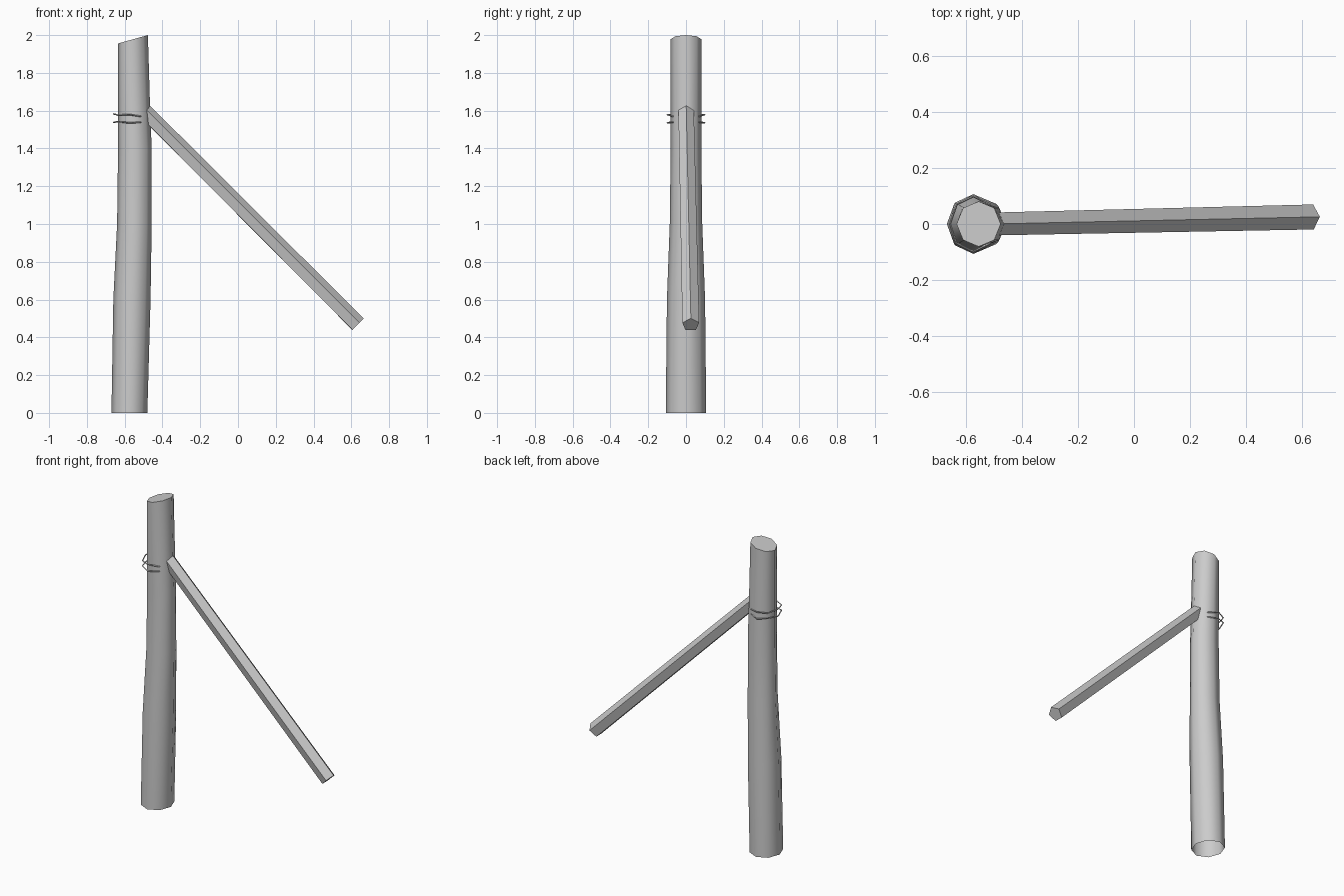
import bpy, bmesh, math
from mathutils import Vector

if "Cube" in bpy.data.objects:
    bpy.data.objects.remove(bpy.data.objects["Cube"])

grey = bpy.data.materials.new("plain_grey")
grey.diffuse_color = (0.6, 0.6, 0.6, 1)
grey.use_nodes = True
grey.node_tree.nodes["Principled BSDF"].inputs["Base Color"].default_value = grey.diffuse_color


def loft(name, rings, cap_start=True, cap_end=True, closed=False, smooth=False):
    """Skin a list of equal-length point rings into one object."""
    bm = bmesh.new()
    loops = [[bm.verts.new(p) for p in ring] for ring in rings]
    n = len(loops[0])
    pairs = list(zip(loops, loops[1:] + loops[:1] if closed else loops[1:]))
    for a, b in pairs:
        for i in range(n):
            j = (i + 1) % n
            bm.faces.new((a[i], a[j], b[j], b[i]))
    if cap_start and not closed:
        bm.faces.new(loops[0][::-1])
    if cap_end and not closed:
        bm.faces.new(loops[-1])
    bmesh.ops.recalc_face_normals(bm, faces=bm.faces)
    mesh = bpy.data.meshes.new(name)
    bm.to_mesh(mesh)
    bm.free()
    mesh.materials.append(grey)
    obj = bpy.data.objects.new(name, mesh)
    bpy.context.collection.objects.link(obj)
    if smooth:
        bpy.context.view_layer.objects.active = obj
        obj.select_set(True)
        bpy.ops.object.shade_smooth_by_angle(angle=math.radians(50))
        obj.select_set(False)
    return obj


# Post: eight-sided log, open at the foot, slanted cut on top
# (height, left x, right x, half depth)
levels = [(0.0, -0.67, -0.48, 0.107), (0.6, -0.66, -0.463, 0.101),
          (1.0, -0.64, -0.457, 0.086), (1.4, -0.635, -0.457, 0.081),
          (1.6, -0.635, -0.465, 0.081), (1.978, -0.635, -0.477, 0.081)]
post_rings = []
for k, (z, left, right, depth) in enumerate(levels):
    slant = 0.28 if k == len(levels) - 1 else 0
    cx, rx = (left + right) / 2, (right - left) / 2
    ring = []
    for i in range(8):
        a = math.tau * i / 8
        dx = rx * math.cos(a)
        ring.append((cx + dx, depth * math.sin(a), z + slant * dx))
    post_rings.append(ring)
loft("post", post_rings, cap_start=False, smooth=True)

# Brace: five-sided pole with its ridge upward, sunk into the post
start, end = Vector((-0.51, 0.0, 1.61)), Vector((0.632, 0.025, 0.467))
along = (end - start).normalized()
side = along.cross(Vector((0, 0, 1))).normalized()
up = side.cross(along)
brace_rings = []
for centre, r in ((start, 0.043), (end, 0.047)):
    brace_rings.append([centre + r * (up * math.cos(a) + side * math.sin(a))
                        for a in (math.tau * i / 5 for i in range(5))])
loft("brace", brace_rings)

# Binding: two thin, slightly uneven loops around the post
for n, (z, tilt, wobble) in enumerate(((1.576, -0.05, 0.003), (1.538, -0.03, -0.003))):
    sections = []
    for i in range(8):
        a = math.tau * i / 8
        c, s = math.cos(a), math.sin(a)
        zc = z + tilt * 0.085 * c + wobble * (-1) ** i
        section = []
        for dr, dz in ((0.004, 0), (0, 0.004), (-0.004, 0), (0, -0.004)):
            section.append((-0.575 + (0.084 + dr) * c, (0.099 + dr) * s, zc + dz))
        sections.append(section)
    loft(f"binding_loop_{n + 1}", sections, closed=True)
